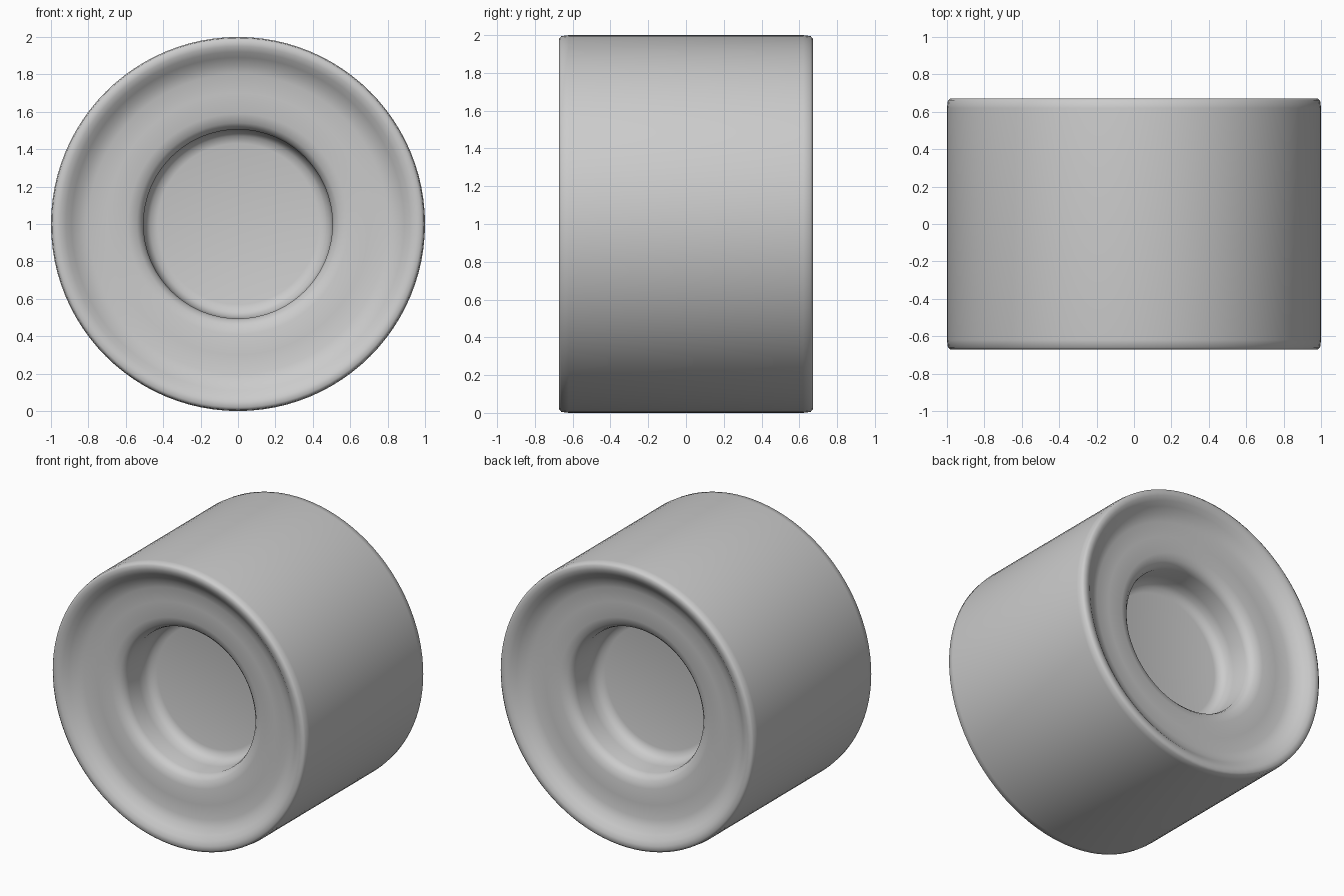
import bpy, bmesh, math

if "Cube" in bpy.data.objects:
    bpy.data.objects.remove(bpy.data.objects["Cube"])

SEG = 96

# Half profile (radius, distance from centre): hub floor -> pocket wall -> dished face -> rim -> tread
half = [(0.43, 0.29), (0.47, 0.30), (0.495, 0.335), (0.505, 0.39),
        (0.505, 0.51), (0.515, 0.54), (0.54, 0.565), (0.59, 0.58),
        (0.70, 0.58), (0.80, 0.585), (0.85, 0.60), (0.89, 0.63),
        (0.92, 0.655), (0.95, 0.67), (0.98, 0.672), (0.995, 0.66), (1.0, 0.62)]

# Mirror the profile so both sides match
profile = [(r, -d) for r, d in half] + [(r, d) for r, d in reversed(half)]

bm = bmesh.new()
rings = []
for r, y in profile:
    rings.append([bm.verts.new((r * math.cos(2 * math.pi * i / SEG), y,
                                1 + r * math.sin(2 * math.pi * i / SEG)))
                  for i in range(SEG)])

# Lathed skin
for a, b in zip(rings, rings[1:]):
    for i in range(SEG):
        j = (i + 1) % SEG
        bm.faces.new((a[i], a[j], b[j], b[i]))

# Flat hub floors
bm.faces.new(rings[0])
bm.faces.new(rings[-1])
bmesh.ops.recalc_face_normals(bm, faces=bm.faces[:])

mesh = bpy.data.meshes.new("wheel")
bm.to_mesh(mesh)
bm.free()
wheel = bpy.data.objects.new("wheel", mesh)
bpy.context.collection.objects.link(wheel)
bpy.context.view_layer.objects.active = wheel
wheel.select_set(True)
bpy.ops.object.shade_smooth_by_angle(angle=math.radians(50))
